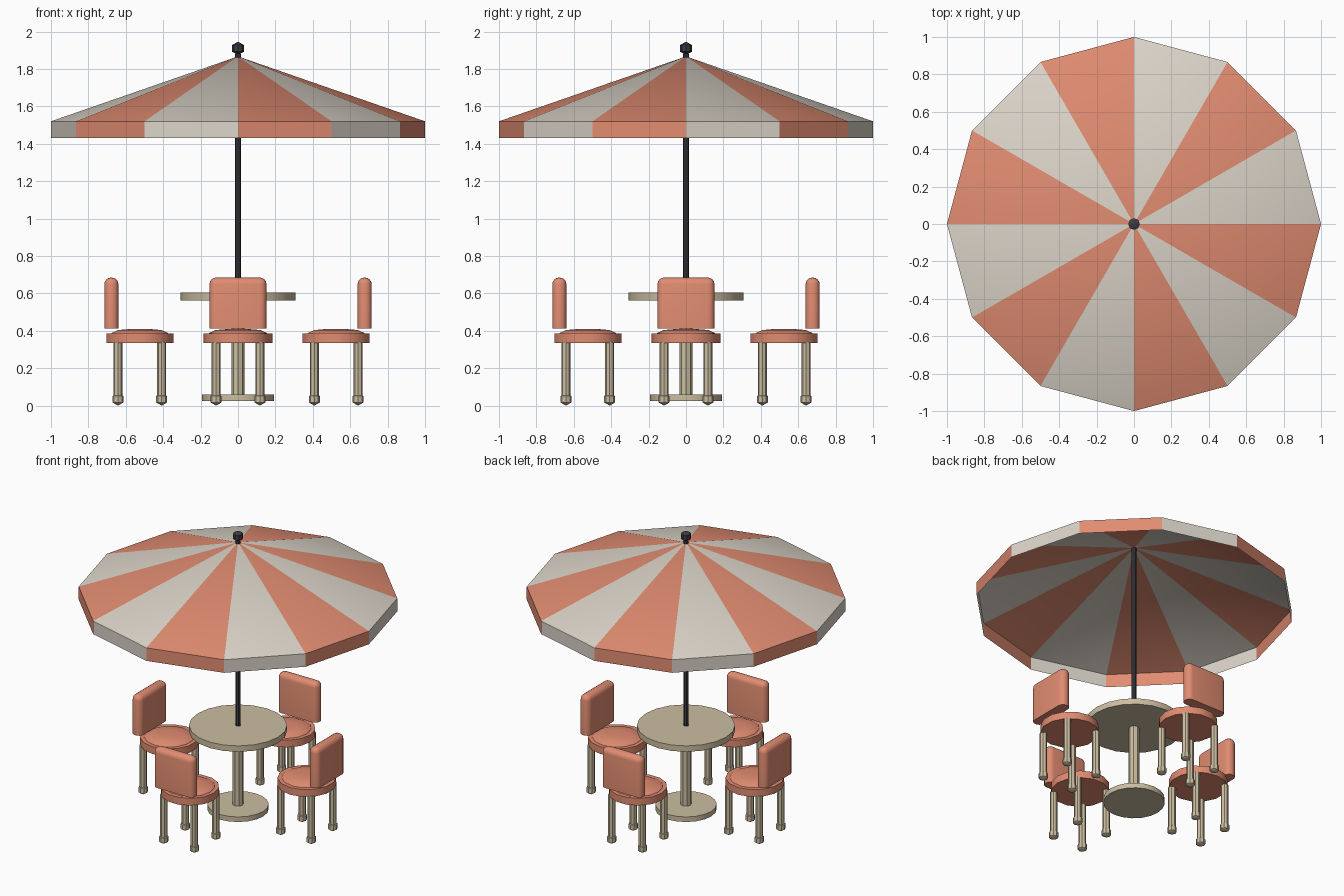
import bpy, bmesh, math
from mathutils import Matrix, Vector

if "Cube" in bpy.data.objects:
    bpy.data.objects.remove(bpy.data.objects["Cube"], do_unlink=True)


def material(name, rgb):
    m = bpy.data.materials.new(name)
    m.use_nodes = True
    m.diffuse_color = (*rgb, 1)
    m.node_tree.nodes["Principled BSDF"].inputs["Base Color"].default_value = (*rgb, 1)
    return m


coral = material("coral fabric", (0.75, 0.262, 0.165))
cream = material("cream fabric", (0.71, 0.66, 0.58))
wood = material("pale wood", (0.60, 0.51, 0.35))
iron = material("dark metal", (0.045, 0.045, 0.055))
parts = []


def finish(name, bm, mats, matrix=Matrix()):
    """Turn a bmesh into a named, placed object."""
    bmesh.ops.recalc_face_normals(bm, faces=bm.faces)
    bm.transform(matrix)
    mesh = bpy.data.meshes.new(name)
    bm.to_mesh(mesh)
    bm.free()
    for m in mats:
        mesh.materials.append(m)
    ob = bpy.data.objects.new(name, mesh)
    bpy.context.collection.objects.link(ob)
    parts.append(ob)
    return ob


def turned(profile, sides, caps=True):
    """Turn a (radius, height) profile around the z axis."""
    bm = bmesh.new()
    rings = []
    for r, z in profile:
        angles = [math.tau * i / sides for i in range(sides)]
        rings.append([bm.verts.new((r * math.cos(a), r * math.sin(a), z)) for a in angles])
    for low, high in zip(rings, rings[1:]):
        for i in range(sides):
            j = (i + 1) % sides
            bm.faces.new((low[i], low[j], high[j], high[i]))
    if caps:
        for ring, (r, z) in ((rings[0], profile[0]), (rings[-1], profile[-1])):
            if r > 0:
                bm.faces.new(ring)
    bmesh.ops.remove_doubles(bm, verts=bm.verts, dist=0.0001)
    return bm


def disc(name, radius, bottom, top, sides, mat, matrix=Matrix()):
    return finish(name, turned([(radius, bottom), (radius, top)], sides), [mat], matrix)


def ball(name, radius, centre, mat, matrix=Matrix()):
    bm = bmesh.new()
    bmesh.ops.create_uvsphere(bm, u_segments=8, v_segments=3, radius=radius)
    return finish(name, bm, [mat], matrix @ Matrix.Translation(centre))


# Umbrella: striped open canopy with a hanging edge
bm = turned([(1, 1.43), (1, 1.52), (0, 1.867)], 12, caps=False)
for f in bm.faces:
    c = f.calc_center_median()
    f.material_index = int(math.atan2(c.y, c.x) % math.tau / math.radians(30)) % 2
finish("umbrella_canopy", bm, [cream, coral])
disc("umbrella_pole", 0.017, 0.58, 1.88, 8, iron)
ball("umbrella_finial", 0.036, (0, 0, 1.91), iron)

# Table
disc("table_top", 0.307, 0.563, 0.604, 20, wood)
disc("table_column", 0.034, 0.04, 0.58, 8, wood)
disc("table_base", 0.192, 0.025, 0.06, 20, wood)


def chair(name, place):
    """Chair with its backrest towards local -y."""
    disc(name + "_seat", 0.184, 0.335, 0.385, 14, coral, place)
    cushion = turned([(0.16, 0.38), (0.155, 0.388), (0.12, 0.404), (0.06, 0.409), (0, 0.41)], 14)
    finish(name + "_cushion", cushion, [coral], place)

    # Backrest rounded on every edge except the bottom ones
    bm = bmesh.new()
    bmesh.ops.create_cube(bm, size=1)
    bm.transform(Matrix.Diagonal((0.305, 0.075, 0.273, 1)))
    edges = [e for e in bm.edges if max(v.co.z for v in e.verts) > 0]
    bmesh.ops.bevel(bm, geom=edges, offset=0.035, segments=4, profile=0.5, affect='EDGES')
    finish(name + "_backrest", bm, [coral], place @ Matrix.Translation((0, -0.152, 0.548)))

    # Legs with ball feet
    for side, sx in (("left", 1), ("right", -1)):
        for end, sy in (("front", 1), ("back", -1)):
            spot = Vector((0.117 * sx, 0.117 * sy, 0))
            label = f"{name}_{end}_{side}"
            disc(label + "_leg", 0.024, 0.03, 0.34, 8, wood, place @ Matrix.Translation(spot))
            ball(label + "_foot", 0.034, spot + Vector((0, 0, 0.034)), wood, place)


# Four chairs around the table
for k, where in enumerate(("front", "left", "back", "right")):
    turn = Matrix.Rotation(math.radians(90 * k), 4, 'Z')
    chair(where + "_chair", turn @ Matrix.Translation((0, -0.525, 0)))

# Smooth gentle curves, keep hard edges
bpy.ops.object.select_all(action='DESELECT')
for ob in parts:
    ob.select_set(True)
bpy.context.view_layer.objects.active = parts[0]
bpy.ops.object.shade_smooth_by_angle(angle=math.radians(28))
